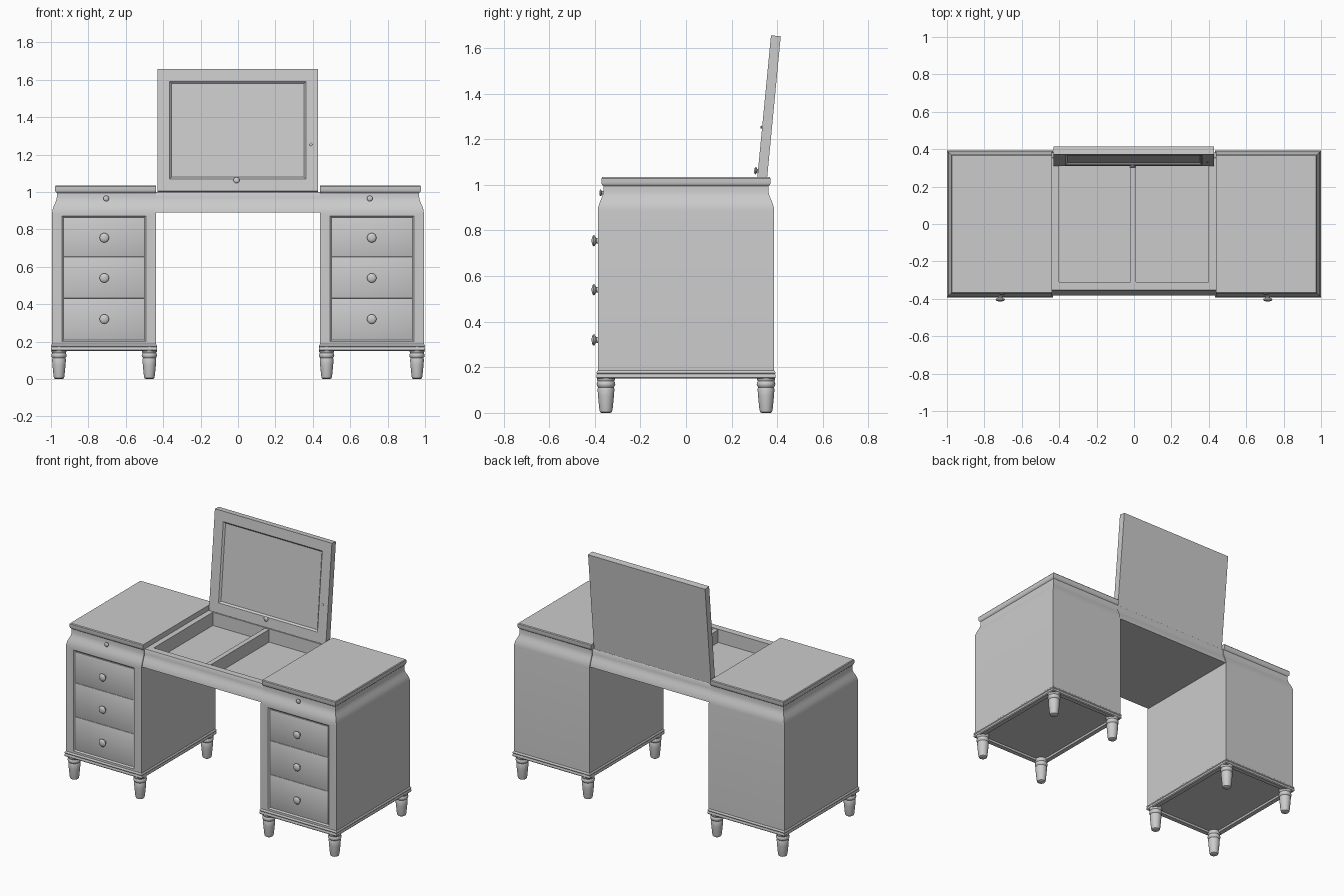
import bpy, bmesh, math
from mathutils import Matrix, Vector

if "Cube" in bpy.data.objects:
    bpy.data.objects.remove(bpy.data.objects["Cube"])


def finish(name, bm, angle=32, mat=None):
    """Turn a bmesh into an object, smooth with sharp edges kept."""
    bmesh.ops.recalc_face_normals(bm, faces=bm.faces[:])
    for f in bm.faces:
        f.smooth = True
    for e in bm.edges:
        e.smooth = len(e.link_faces) == 2 and e.calc_face_angle() < math.radians(angle)
    me = bpy.data.meshes.new(name)
    if mat:
        bm.transform(mat)
    bm.to_mesh(me)
    bm.free()
    ob = bpy.data.objects.new(name, me)
    bpy.context.collection.objects.link(ob)
    return ob


def box_bm(x0, x1, y0, y1, z0, z1):
    bm = bmesh.new()
    m = Matrix.Translation(((x0 + x1) / 2, (y0 + y1) / 2, (z0 + z1) / 2)) @ \
        Matrix.Diagonal((abs(x1 - x0), y1 - y0, z1 - z0, 1))
    bmesh.ops.create_cube(bm, size=1, matrix=m)
    return bm


def box(name, *dims, bevel=0.0):
    bm = box_bm(*dims)
    if bevel:
        bmesh.ops.bevel(bm, geom=bm.edges[:], offset=bevel, segments=2, profile=0.5, affect='EDGES')
    return finish(name, bm)


def lathe(name, profile, mat, segs=24):
    """Revolve (radius, height) points around local z."""
    bm = bmesh.new()
    rings = [[bm.verts.new((r * math.cos(2 * math.pi * i / segs), r * math.sin(2 * math.pi * i / segs), z))
              for i in range(segs)] for r, z in profile]
    for a, b in zip(rings, rings[1:]):
        for i in range(segs):
            j = (i + 1) % segs
            bm.faces.new((a[i], a[j], b[j], b[i]))
    bm.faces.new(rings[0][::-1])
    bm.faces.new(rings[-1])
    return finish(name, bm, 40, mat)


def face_towards(bm, direction):
    """Largest face pointing in a direction."""
    bm.normal_update()
    d = Vector(direction)
    return max((f for f in bm.faces if f.normal.dot(d) > 0.95), key=lambda f: f.calc_area())


def inset(bm, face, thickness, depth=0.0):
    bmesh.ops.inset_region(bm, faces=[face], thickness=thickness, depth=depth, use_even_offset=True)


# moulding outline shared by pedestals and centre rails: (inset, height)
BASE = [(.005, .15), (0, .155), (0, .165), (.003, .17), (0, .175), (.002, .182), (.006, .186)]
COVE = [(.006, .885), (.008, .903), (.014, .922), (.022, .940), (.028, .955), (.031, .97), (.031, .995)]
SLAB = [(.024, 1.002), (.022, 1.008), (.022, 1.029), (.026, 1.034)]
LEG = [(.020, 0), (.026, .004), (.029, .015), (.035, .075), (.037, .105), (.034, .112), (.039, .118),
       (.041, .126), (.039, .134), (.036, .139), (.040, .146), (.040, .172)]
KNOB = [(.013, -.004), (.012, .006), (.015, .010), (.023, .013), (.025, .018), (.021, .023), (.011, .026), (.003, .027)]
FORWARD = Matrix.Rotation(math.radians(90), 4, 'X')


def knob(name, x, y, z, s=1.0, tilt=0.0):
    lathe(name, KNOB, Matrix.Translation((x, y, z)) @ Matrix.Rotation(tilt, 4, 'X') @ FORWARD @ Matrix.Scale(s, 4), 20)


def pedestal(side, label):
    # moulded body with a coved neck on the outer, front and back sides
    bm = bmesh.new()
    rings = []
    for d, z in BASE + COVE + SLAB:
        xo, xi, y = side * (1 - d), side * (.432 + min(d, .006)), .393 - d
        rings.append([bm.verts.new(p) for p in ((xo, -y, z), (xi, -y, z), (xi, y, z), (xo, y, z))])
    for a, b in zip(rings, rings[1:]):
        for i in range(4):
            j = (i + 1) % 4
            bm.faces.new((a[i], a[j], b[j], b[i]))
    bm.faces.new(rings[0])
    bm.faces.new(rings[-1])
    bmesh.ops.recalc_face_normals(bm, faces=bm.faces[:])
    # recessed drawer panel
    f = face_towards(bm, (0, -1, 0))
    inset(bm, f, .01)
    for v in f.verts:
        v.co.x = side * (.94 if abs(v.co.x) > .7 else .493)
        v.co.z = .872 if v.co.z > .5 else .2
    inset(bm, f, .008, -.008)
    # recessed underside
    f = face_towards(bm, (0, 0, -1))
    inset(bm, f, .03)
    inset(bm, f, .004, -.012)
    finish(label + "_pedestal", bm)

    # drawers and knobs
    edges = [.21, .43, .655, .862]
    for i, zk in enumerate((.32, .54, .755)):
        xs = sorted((side * .502, side * .931))
        box(f"{label}_drawer_{i + 1}", *xs, -.3825, -.37, edges[i] + .0015, edges[i + 1] - .0015, bevel=.0015)
        knob(f"{label}_drawer_knob_{i + 1}", side * .715, -.387, zk)
    knob(f"{label}_frieze_knob", side * .705, -.364, .965, .6)

    # turned feet
    for x in (.957, .474):
        for y, end in ((-.351, "front"), (.351, "back")):
            where = "outer" if x > .7 else "inner"
            lathe(f"{label}_{end}_{where}_leg", LEG, Matrix.Translation((side * x, y, 0)))


pedestal(-1, "left")
pedestal(1, "right")


# centre tray: coved front and back rails
def rail(name, sign):
    outline = [(.387 - d, z) for d, z in [(.006, .89)] + COVE[1:]] + [(.353, 1.0), (.31, 1.0), (.31, .89)]
    bm = bmesh.new()
    ends = [[bm.verts.new((x, sign * y, z)) for y, z in outline] for x in (-.442, .442)]
    n = len(outline)
    for i in range(n):
        j = (i + 1) % n
        bm.faces.new((ends[0][i], ends[0][j], ends[1][j], ends[1][i]))
    bm.faces.new(ends[0])
    bm.faces.new(ends[1])
    finish(name, bm)


rail("tray_front_rail", -1)
rail("tray_back_rail", 1)
box("tray_floor", -.44, .44, -.312, .312, .89, .912)
box("tray_left_wall", -.442, -.402, -.312, .312, .895, 1.0)
box("tray_right_wall", .398, .442, -.312, .312, .895, 1.0)
box("tray_divider", -.02, .012, -.312, .312, .895, .996)

# raised lid leaning back, with a framed recess on its inner face
lean = math.radians(-5.5)
lid_pose = Matrix.Translation((0, .31, 1.004)) @ Matrix.Rotation(lean, 4, 'X')
bm = box_bm(-.431, .429, 0, .043, 0, .655)
front = face_towards(bm, (0, -1, 0))
inset(bm, front, .066)
inset(bm, front, .010, -.011)
finish("lid_with_frame", bm, 25, lid_pose)

# lid catch and small side stud
p = lid_pose @ Vector((-.008, .001, .058))
knob("lid_catch", *p, .65, lean)
p = lid_pose @ Vector((.39, .001, .25))
knob("lid_stud", *p, .3, lean)
